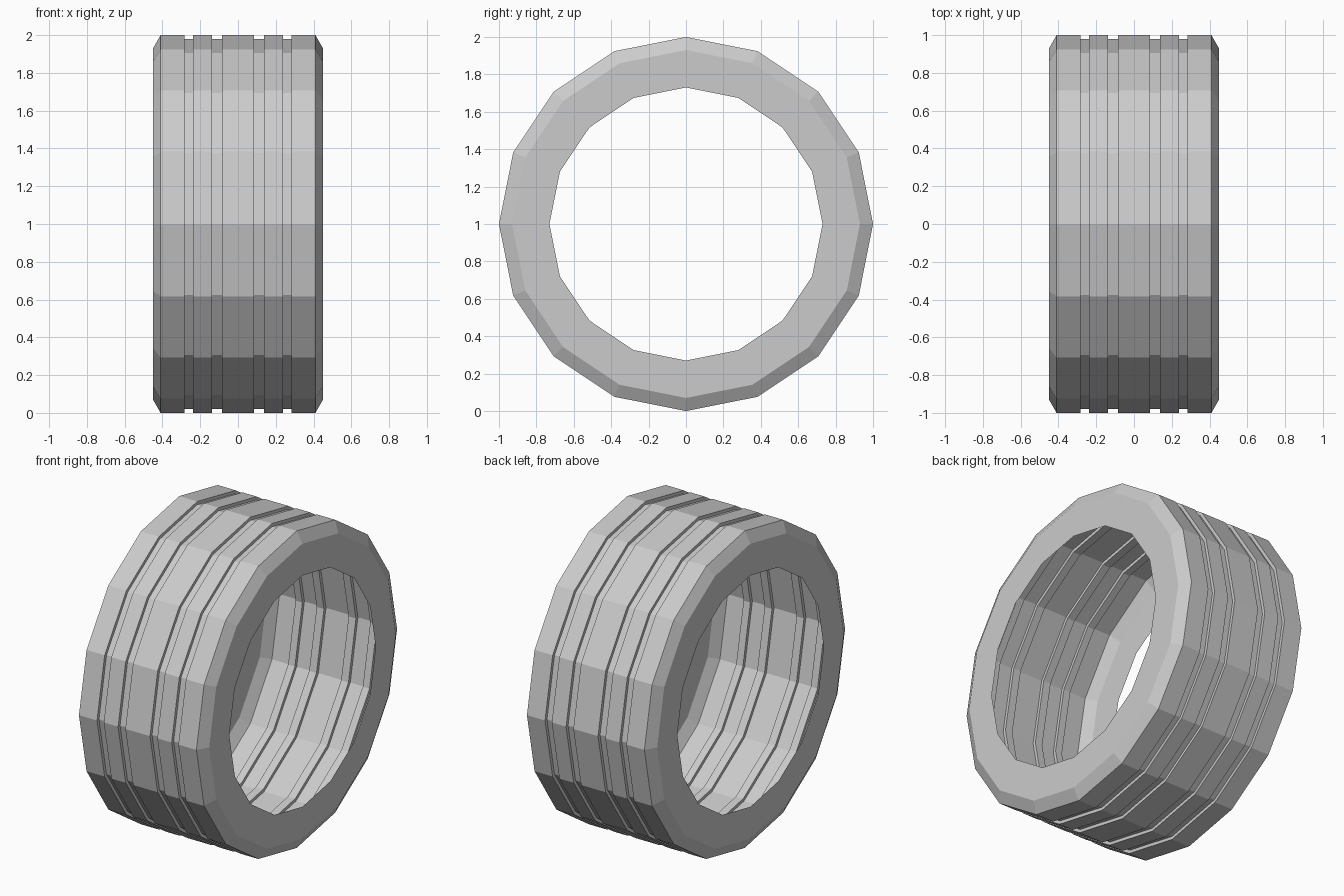
import bpy, bmesh, math

if "Cube" in bpy.data.objects:
    bpy.data.objects.remove(bpy.data.objects["Cube"])

SIDES = 16
GROOVES = [(-0.284, -0.237), (-0.137, -0.086), (0.086, 0.137), (0.237, 0.284)]

# Open cross-section (x, radius): side wall, chamfer, grooved tread, chamfer, side wall
profile = [(-0.45, 0.73), (-0.45, 0.93), (-0.41, 1.0)]
for a, b in GROOVES:
    profile += [(a, 1.0), (a, 0.98), (b, 0.98), (b, 1.0)]
profile += [(0.41, 1.0), (0.45, 0.93), (0.45, 0.73)]

# Revolve the cross-section around the x axis into a hollow shell
bm = bmesh.new()
rings = []
for i in range(SIDES):
    t = 2 * math.pi * i / SIDES
    rings.append([bm.verts.new((x, r * math.cos(t), 1 + r * math.sin(t))) for x, r in profile])
for i in range(SIDES):
    a, b = rings[i], rings[(i + 1) % SIDES]
    for j in range(len(profile) - 1):
        bm.faces.new((a[j], b[j], b[j + 1], a[j + 1]))
bmesh.ops.recalc_face_normals(bm, faces=bm.faces)
mesh = bpy.data.meshes.new("tire")
bm.to_mesh(mesh)
bm.free()
bpy.context.collection.objects.link(bpy.data.objects.new("tire", mesh))
